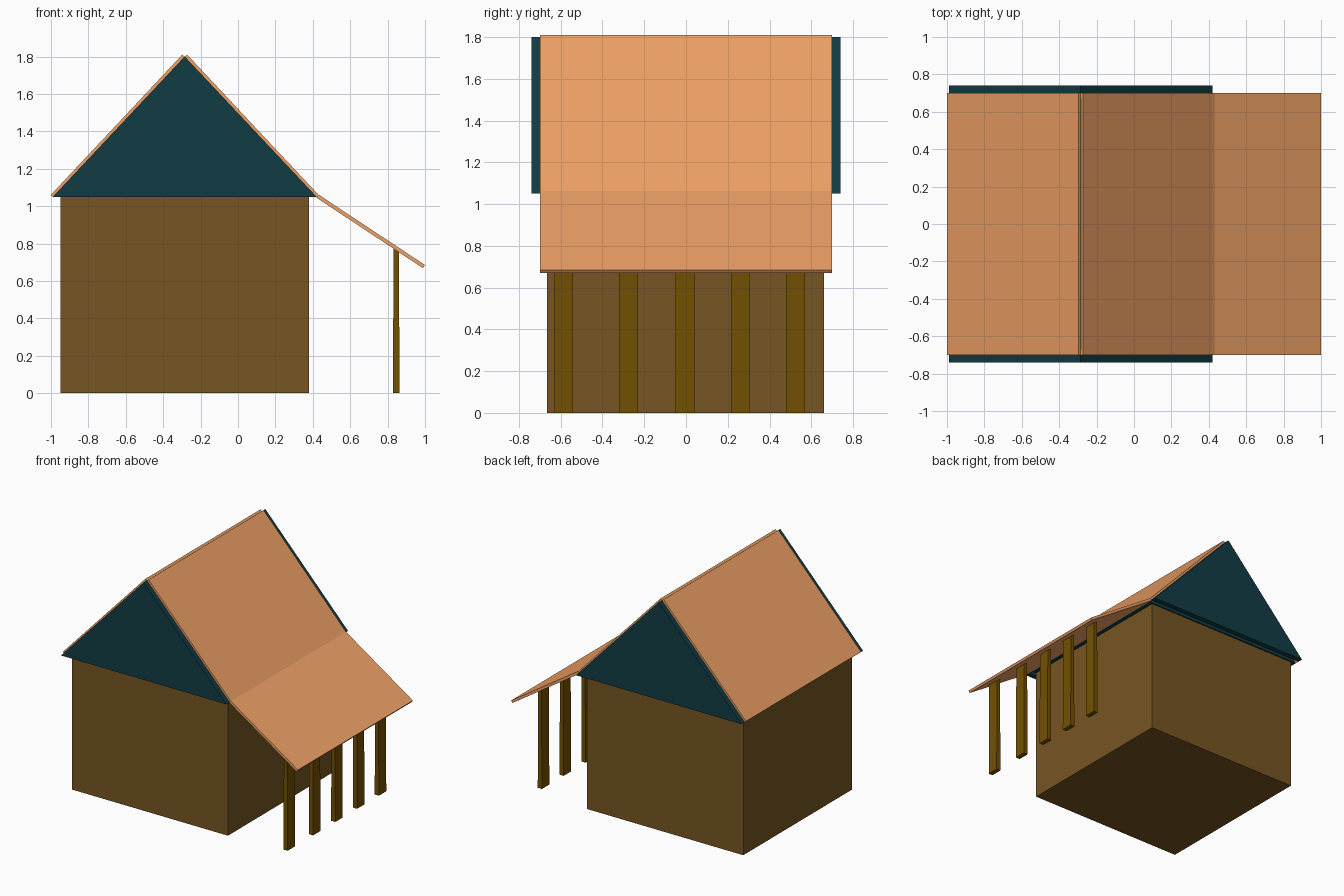
import bpy

if "Cube" in bpy.data.objects:
    bpy.data.objects.remove(bpy.data.objects["Cube"])


def material(name, rgb):
    m = bpy.data.materials.new(name)
    m.diffuse_color = [(c / 255) ** 2.2 for c in rgb] + [1]
    m.use_nodes = True
    m.node_tree.nodes["Principled BSDF"].inputs["Base Color"].default_value = m.diffuse_color
    return m


WALL = material("wall_brown", (118, 86, 39))
TEAL = material("gable_teal", (24, 63, 70))
ROOF = material("roof_orange", (240, 160, 102))
POST = material("post_brown", (114, 81, 9))


def extrude(name, profile, y0, y1, mat):
    """Extrude an (x, z) profile along y."""
    n = len(profile)
    verts = [(x, y, z) for y in (y0, y1) for x, z in profile]
    faces = [list(range(n)), list(range(2 * n - 1, n - 1, -1))]
    faces += [[i, i + n, (i + 1) % n + n, (i + 1) % n] for i in range(n)]
    mesh = bpy.data.meshes.new(name)
    mesh.from_pydata(verts, [], faces)
    # Profiles run counter-clockwise seen from the front
    mesh.materials.append(mat)
    mesh.update()
    ob = bpy.data.objects.new(name, mesh)
    bpy.context.collection.objects.link(ob)
    return ob


# House body
extrude("house_body", [(-0.95, 0), (0.38, 0), (0.38, 1.05), (-0.95, 1.05)],
        -0.665, 0.66, WALL)

# Attic core and the two gable panels
triangle = [(-0.99, 1.05), (0.42, 1.05), (-0.285, 1.8)]
extrude("attic", triangle, -0.67, 0.67, TEAL)
extrude("gable_front", triangle, -0.74, -0.70, TEAL)
extrude("gable_back", triangle, 0.70, 0.74, TEAL)

# Roof slabs, the left one mirrored about the ridge at x = -0.285
right = [(-0.285, 1.797), (0.418, 1.048), (0.431, 1.06), (-0.272, 1.81)]
left = [(-0.57 - x, z) for x, z in reversed(right)]
extrude("roof_right", right, -0.70, 0.70, ROOF)
extrude("roof_left", left, -0.70, 0.70, ROOF)

# Lean-to porch roof
extrude("porch_roof", [(0.418, 1.046), (0.988, 0.669), (1.0, 0.685), (0.43, 1.062)],
        -0.70, 0.70, ROOF)

# Porch posts, tops cut to the roof slope
for i, y in enumerate((-0.585, -0.275, -0.005, 0.26, 0.525)):
    extrude(f"porch_post_{i + 1}",
            [(0.828, 0), (0.864, 0), (0.86, 0.756), (0.832, 0.775)],
            y - 0.045, y + 0.045, POST)
